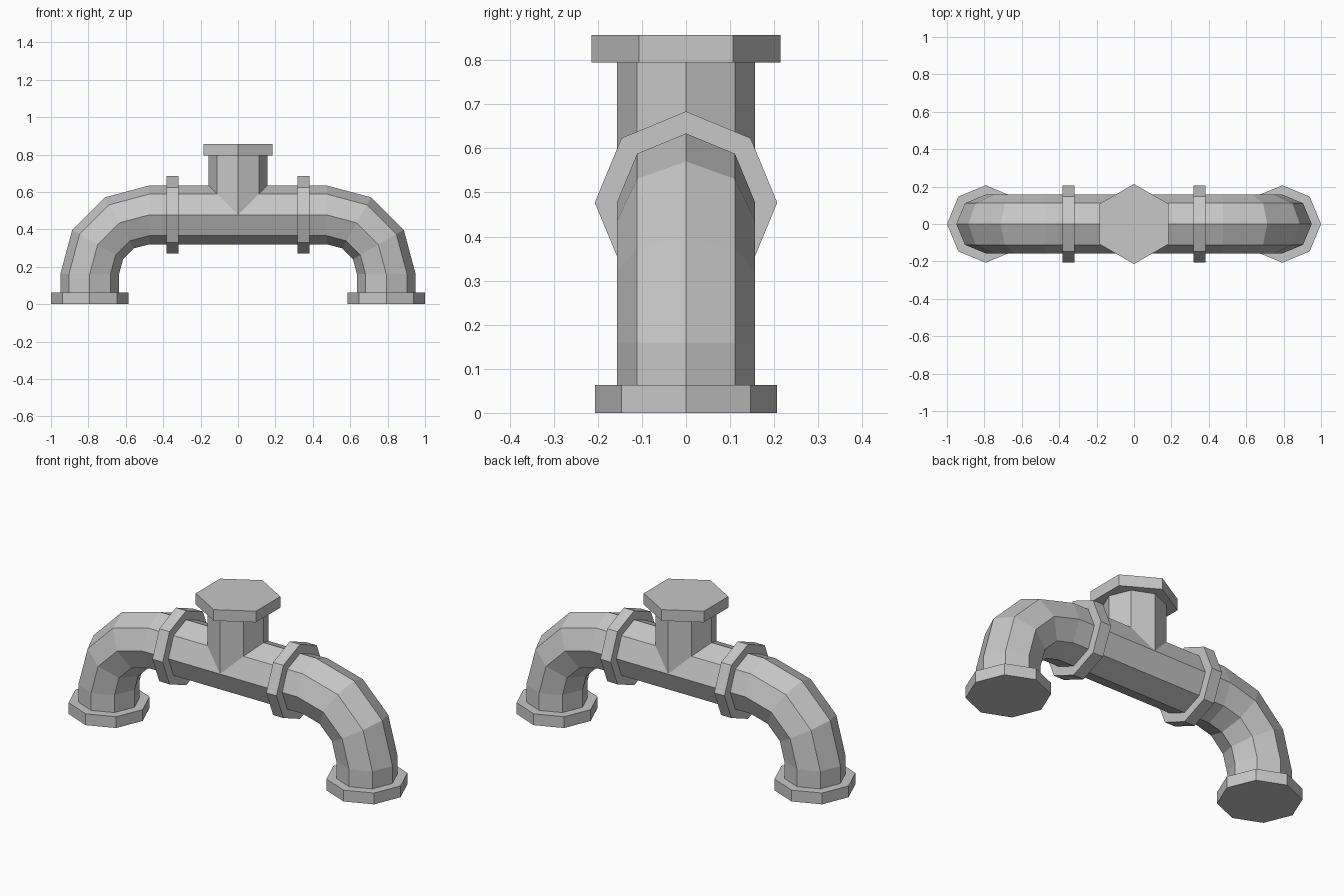
import bpy, bmesh
from math import sin, cos, pi, radians
from mathutils import Vector

cube = bpy.data.objects.get("Cube")
if cube:
    bpy.data.objects.remove(cube)

PIPE_R = 0.157      # pipe radius
RIM_R = 0.207       # collar and foot flange radius
AXIS_Z = 0.477      # height of the horizontal run
LEG_X = 0.793       # distance of each leg from the middle
BEND_R = 0.317      # centreline radius of the elbows
COLLAR_X = 0.35
THICK = 0.063       # thickness of collars and flanges
X, Y, Z = Vector((1, 0, 0)), Vector((0, 1, 0)), Vector((0, 0, 1))

metal = bpy.data.materials.new("grey metal")
metal.use_nodes = True
metal.diffuse_color = (0.57, 0.57, 0.57, 1)
metal.node_tree.nodes["Principled BSDF"].inputs["Base Color"].default_value = (0.57, 0.57, 0.57, 1)


def ring(centre, side, radius=PIPE_R, sides=8):
    """Polygon of points around centre, with one corner on the y axis."""
    return [Vector(centre) + radius * (cos(2 * pi * i / sides) * Y + sin(2 * pi * i / sides) * side)
            for i in range(sides)]


def loft(name, rings, capped=False, mirrored=False):
    """Skin a row of rings into one flat-shaded object."""
    bm = bmesh.new()
    loops = [[bm.verts.new(p) for p in r] for r in rings]
    for a, b in zip(loops, loops[1:]):
        for i in range(len(a)):
            j = (i + 1) % len(a)
            bm.faces.new((a[i], a[j], b[j], b[i]))
    if capped:
        bm.faces.new(loops[0])
        bm.faces.new(loops[-1])
    bmesh.ops.recalc_face_normals(bm, faces=bm.faces)
    mesh = bpy.data.meshes.new(name)
    bm.to_mesh(mesh)
    bm.free()
    mesh.materials.append(metal)
    obj = bpy.data.objects.new(name, mesh)
    bpy.context.collection.objects.link(obj)
    if mirrored:
        obj.modifiers.new("Mirror", 'MIRROR').use_axis = (True, False, False)
    return obj


# Straight run between the collars
loft("horizontal_pipe", [ring((x, 0, AXIS_Z), Z) for x in (-COLLAR_X, COLLAR_X)])

# Elbows: a short straight, a bend in three steps, then down into the foot
bend = Vector((LEG_X - BEND_R, 0, AXIS_Z - BEND_R))
rings = [ring((COLLAR_X, 0, AXIS_Z), Z)]
for angle in (90, 60, 30, 0):
    out = cos(radians(angle)) * X + sin(radians(angle)) * Z
    rings.append(ring(bend + BEND_R * out, out))
rings.append(ring((LEG_X, 0, THICK / 2), X))
loft("elbow_pipes", rings, mirrored=True)

# Collars and foot flanges
loft("collars", [ring((COLLAR_X + s * THICK / 2, 0, AXIS_Z), Z, RIM_R) for s in (-1, 1)],
     capped=True, mirrored=True)
loft("foot_flanges", [ring((LEG_X, 0, z), X, RIM_R) for z in (0, THICK)],
     capped=True, mirrored=True)

# Upright branch, its lower end mitred onto the run
top = ring((0, 0, 0.81), X)
mitre = [Vector((p.x, p.y, AXIS_Z + abs(p.x))) for p in top]
loft("branch_pipe", [mitre, top])

# Six-sided cap on the branch
loft("top_cap", [ring((0, 0, z), X, 0.214, 6) for z in (0.795, 0.857)], capped=True)
